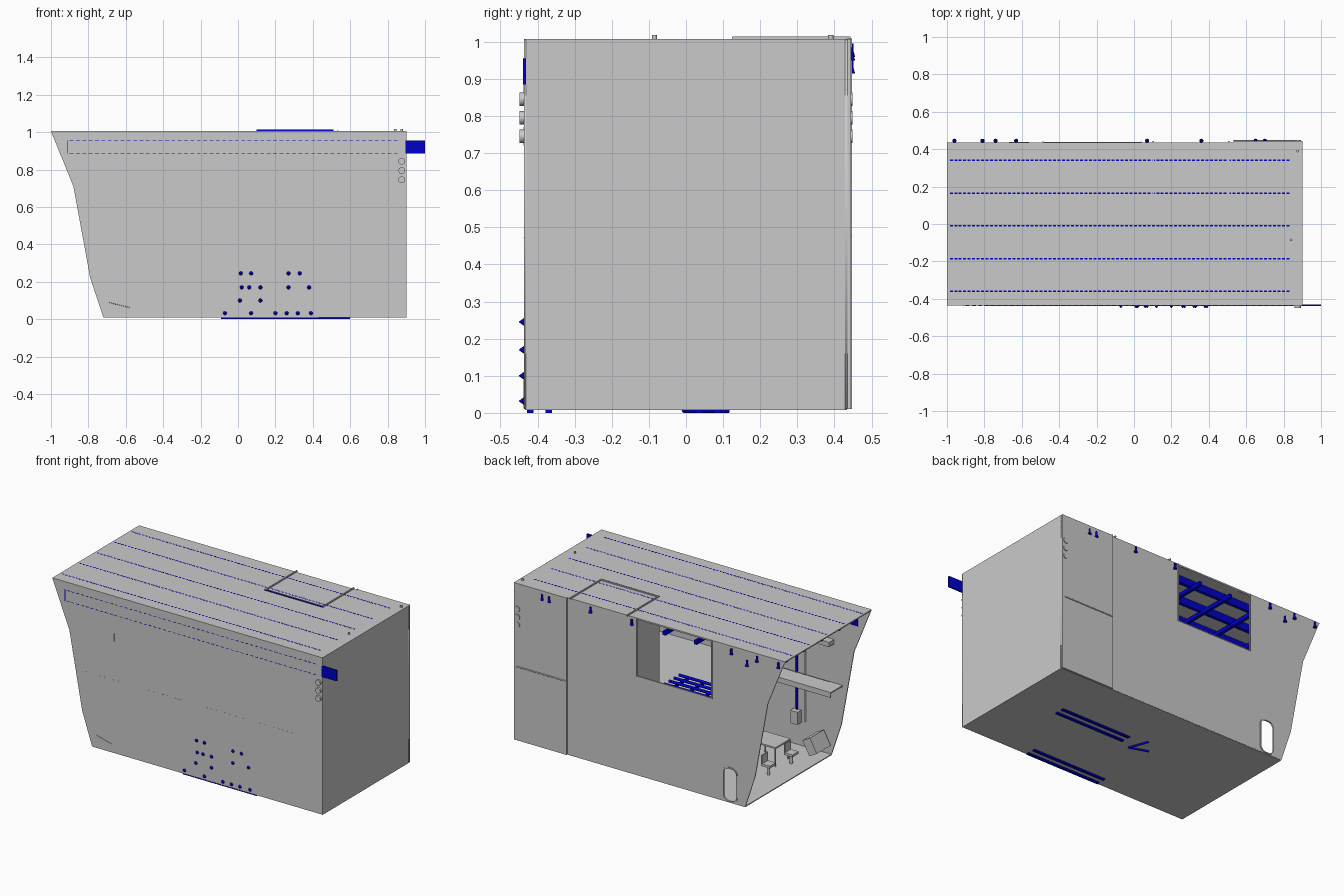
import bpy, math
from mathutils import Vector

cube = bpy.data.objects.get("Cube")
if cube:
    bpy.data.objects.remove(cube, do_unlink=True)


def material(name, rgb):
    m = bpy.data.materials.new(name)
    m.use_nodes = True
    m.diffuse_color = (*rgb, 1)
    m.node_tree.nodes["Principled BSDF"].inputs["Base Color"].default_value = (*rgb, 1)
    return m


GREY = material("hull grey", (0.59, 0.59, 0.59))
BLUE = material("dark blue", (0.0, 0.0, 0.58))


def add(name, verts, faces, mat):
    me = bpy.data.meshes.new(name)
    me.from_pydata(verts, [], faces)
    me.materials.append(mat)
    ob = bpy.data.objects.new(name, me)
    bpy.context.collection.objects.link(ob)
    return ob


def box(name, x, y, z, mat=GREY):
    """Box from its (min, max) range on each axis."""
    v = [(a, b, c) for a in x for b in y for c in z]
    f = [(0, 1, 3, 2), (4, 6, 7, 5), (0, 4, 5, 1), (2, 3, 7, 6), (0, 2, 6, 4), (1, 5, 7, 3)]
    return add(name, v, f, mat)


def dashes(name, x, step, length, y, z, mat=BLUE):
    """Row of thin plates along x."""
    for k in range(int((x[1] - x[0]) / step)):
        a = x[0] + step * k
        box(name, (a, a + length), y, z, mat)


def rod(name, a, b, r, mat=GREY, r2=None, sides=20):
    """Cylinder or cone between two points."""
    a, b = Vector(a), Vector(b)
    bpy.ops.mesh.primitive_cone_add(vertices=sides, radius1=r, radius2=r if r2 is None else r2,
                                    depth=(b - a).length, location=(a + b) / 2)
    ob = bpy.context.object
    ob.name = name
    ob.rotation_euler = (b - a).to_track_quat("Z", "Y").to_euler()
    ob.data.materials.append(mat)
    bpy.ops.object.shade_smooth_by_angle()
    return ob


def slot(x, z, r, steps=6):
    """Rounded rectangle outline."""
    pts = []
    corners = [(x[1] - r, z[1] - r), (x[0] + r, z[1] - r), (x[0] + r, z[0] + r), (x[1] - r, z[0] + r)]
    for i, (cx, cz) in enumerate(corners):
        for k in range(steps + 1):
            t = math.pi / 2 * (i + k / steps)
            pts.append((cx + r * math.cos(t), cz + r * math.sin(t)))
    return pts


def panel(name, outlines, y, half, mat=GREY):
    """Upright plate in the xz plane; outlines after the first are holes."""
    cu = bpy.data.curves.new(name, "CURVE")
    cu.dimensions, cu.fill_mode, cu.extrude = "2D", "BOTH", half
    for pts in outlines:
        s = cu.splines.new("POLY")
        s.points.add(len(pts) - 1)
        for p, q in zip(s.points, pts):
            p.co = (q[0], q[1], 0, 1)
        s.use_cyclic_u = True
    cu.materials.append(mat)
    ob = bpy.data.objects.new(name, cu)
    ob.location.y, ob.rotation_euler.x = y, math.pi / 2
    bpy.context.collection.objects.link(ob)
    bpy.ops.object.select_all(action="DESELECT")
    ob.select_set(True)
    bpy.context.view_layer.objects.active = ob
    bpy.ops.object.convert(target="MESH")


# Shell: two profiled side walls, floor, roof and closed end
PROFILE = [(-1, 1.005), (-0.88, 0.71), (-0.79, 0.22), (-0.72, 0.01), (0.9, 0.01), (0.9, 1.005)]
WINDOW = [(-0.487, 0.64), (0.04, 0.64), (0.04, 0.998), (-0.487, 0.998)]
DOOR = slot((-0.66, -0.57), (0.02, 0.225), 0.035)
panel("front_wall", [PROFILE], -0.434, 0.003)
panel("back_wall", [PROFILE, WINDOW, DOOR], 0.432, 0.003)
panel("door_rim", [slot((-0.668, -0.562), (0.012, 0.233), 0.042), DOOR], 0.435, 0.004)
box("floor", (-0.72, 0.9), (-0.434, 0.434), (0.008, 0.014))
box("roof", (-1, 0.9), (-0.437, 0.435), (1.0, 1.007))
box("end_wall", (0.894, 0.9), (-0.437, 0.435), (0.01, 1.005))
box("back_cover", (0.536, 0.9), (0.434, 0.444), (0.01, 1.007))
box("cover_seam", (0.528, 0.536), (0.434, 0.447), (0.01, 1.009))
rod("cover_rail", (0.535, 0.444, 0.478), (0.88, 0.444, 0.478), 0.004)
for x in ((-0.491, -0.485), (0.038, 0.044)):
    box("window_jamb", x, (0.43, 0.441), (0.637, 1.005))
box("window_sill", (-0.491, 0.044), (0.43, 0.438), (0.636, 0.64))

# Upper deck with side walkway and a partition behind the window
box("upper_deck", (-0.35, 0.895), (-0.43, 0.43), (0.466, 0.474))
box("walkway", (-0.8, -0.35), (-0.43, -0.31), (0.466, 0.474))
box("walkway_kerb", (-0.8, -0.35), (-0.313, -0.31), (0.44, 0.474))
rod("walkway_rail", (-0.79, -0.312, 0.54), (-0.35, -0.312, 0.54), 0.003)
box("partition", (0.045, 0.052), (0.2, 0.43), (0.474, 1.0))

# Ceiling stiffeners, with their tops showing as dashes on the roof
for i in range(5):
    y = -0.36 + 0.175 * i
    box("ceiling_beam", (-0.95, 0.84), (y - 0.01, y + 0.01), (0.955, 1.0), BLUE)
    dashes("roof_dash", (-0.985, 0.85), 0.024, 0.016, (y - 0.004, y + 0.004), (1.006, 1.0075))
for i in range(8):
    x = -0.8 + 0.22 * i
    box("cross_beam", (x - 0.01, x + 0.01), (-0.43, 0.42), (0.94, 0.965), BLUE)
for i in range(5):
    y = 0.04 + 0.05 * i
    rod("deck_pipe", (-0.3, y, 0.5), (0.02, y, 0.5), 0.009, BLUE)
for i in range(3):
    x = -0.25 + 0.11 * i
    rod("pipe_support", (x, 0.02, 0.485), (x, 0.27, 0.485), 0.009, BLUE)

# Roof hatch rim and pegs
box("hatch_rim_front", (0.1, 0.51), (0.126, 0.134), (1.005, 1.014))
box("hatch_rim_face", (0.1, 0.51), (0.125, 0.126), (1.005, 1.014), BLUE)
for x in (0.1, 0.502):
    box("hatch_rim_side", (x, x + 0.008), (0.13, 0.443), (1.005, 1.014))
for x, y in ((0.84, -0.085), (0.875, 0.39)):
    rod("roof_peg", (x, y, 1.0), (x, y, 1.018), 0.007)

# Long stringer plate let into the front wall, showing at both ends and along its edges
box("stringer_end", (0.895, 1.0), (-0.439, -0.431), (0.885, 0.955), BLUE)
box("stringer_inside", (-0.91, -0.86), (-0.43, -0.424), (0.88, 0.93), BLUE)
for z in (0.885, 0.953):
    dashes("stringer_dash", (-0.9, 0.88), 0.034, 0.02, (-0.4378, -0.436), (z, z + 0.003))
box("stringer_edge", (-0.912, -0.908), (-0.4378, -0.436), (0.885, 0.955), BLUE)

# Round fittings on both walls
for side in (-1, 1):
    for z in (0.745, 0.795, 0.845):
        rod("wall_disc", (0.875, side * 0.43, z), (0.875, side * 0.449, z), 0.018, sides=28)

# Pins along the back wall top edge
for x, z in ((-0.96, 0.975), (-0.81, 0.975), (-0.74, 0.93), (-0.63, 0.975), (0.07, 0.975),
             (0.36, 0.975), (0.65, 0.965), (0.7, 0.965)):
    rod("pin_foot", (x, 0.445, z - 0.016), (x, 0.445, z - 0.002), 0.011, BLUE, 0.007)
    rod("pin_stem", (x, 0.445, z - 0.002), (x, 0.445, z + 0.02), 0.006, BLUE)

# Studs on the front wall, grouped by height
STUDS = {0.245: (0.015, 0.07, 0.27, 0.33), 0.17: (0.02, 0.06, 0.12, 0.27, 0.38),
         0.1: (0.01, 0.12), 0.032: (-0.07, 0.07, 0.2, 0.26, 0.32, 0.39)}
for z, xs in STUDS.items():
    for x in xs:
        rod("front_stud", (x, -0.436, z), (x, -0.45, z), 0.011, BLUE, 0.001)

# Front wall seam and dashed deck line
box("front_seam", (-0.29, -0.287), (-0.438, -0.436), (0.012, 0.11))
dashes("deck_dash", (-0.78, 0.86), 0.034, 0.02, (-0.4375, -0.436), (0.472, 0.474), GREY)
rod("corner_strip", (-0.69, -0.437, 0.09), (-0.58, -0.437, 0.062), 0.0015, sides=6)
for x, z in ((-0.57, 0.86), (-0.572, 0.745)):
    box("front_mark", (x - 0.008, x + 0.008), (-0.438, -0.436), (z - 0.025, z + 0.025))

# Upright pipes just inside the front wall
for x, mat in ((-0.54, GREY), (-0.482, BLUE)):
    rod("wall_pipe", (x, -0.424, 0.18), (x, -0.424, 1.0), 0.006, mat)

# Runners under the floor
for x, ys in (((0.11, 0.6), (0.035, 0.085)), ((-0.09, 0.43), (-0.42, -0.37))):
    for y in ys:
        box("floor_runner", x, (y - 0.009, y + 0.009), (0.0, 0.009), BLUE)
for x, y in ((-0.01, 0.115), (-0.08, 0.035)):
    rod("runner_fork", (0.035, -0.005, 0.007), (x, y, 0.007), 0.007, BLUE)

# Furniture at the open end: table, seats, console and wall units
box("table_top", (-0.56, -0.38), (-0.25, -0.1), (0.13, 0.14))
for x in (-0.55, -0.39):
    for y in (-0.24, -0.11):
        rod("table_leg", (x, y, 0.014), (x, y, 0.13), 0.005)
for x, y in ((-0.58, 0.0), (-0.48, 0.05), (-0.6, -0.2)):
    rod("seat_post", (x, y, 0.014), (x, y, 0.07), 0.01)
    box("seat", (x - 0.03, x + 0.03), (y - 0.03, y + 0.03), (0.07, 0.085))
    box("seat_back", (x + 0.024, x + 0.03), (y - 0.03, y + 0.03), (0.085, 0.14))
console = box("console", (-0.03, 0.03), (-0.07, 0.07), (-0.05, 0.05))
console.location, console.rotation_euler.y = (-0.68, -0.34, 0.11), 0.5
box("wall_cabinet", (-0.51, -0.46), (-0.43, -0.39), (0.16, 0.24))
box("wall_unit", (-0.74, -0.64), (-0.43, -0.38), (0.72, 0.75))
